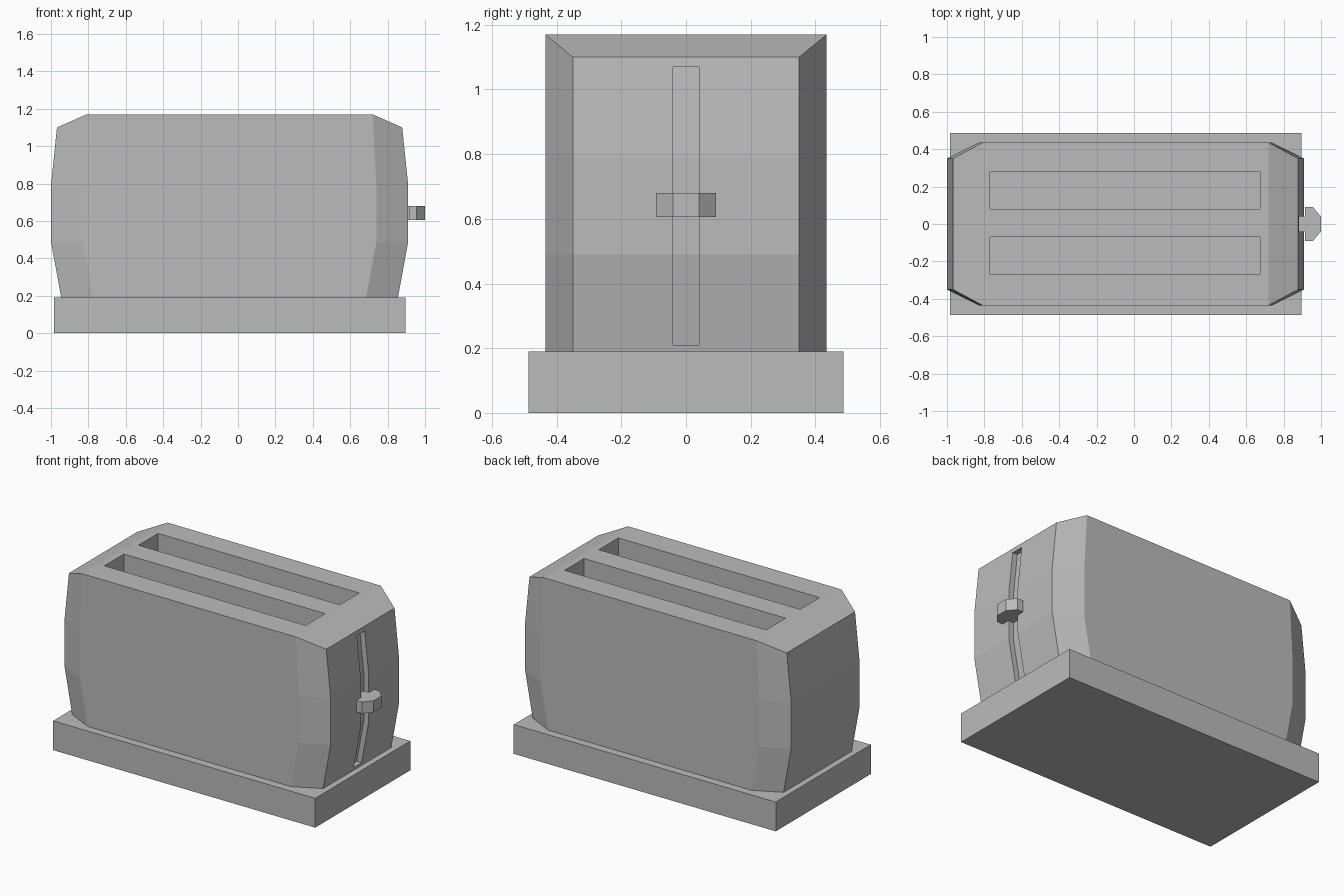
import bpy, bmesh
from mathutils import Vector

if "Cube" in bpy.data.objects:
    bpy.data.objects.remove(bpy.data.objects["Cube"])

CENTRE_X = -0.045

grey = bpy.data.materials.new("plain grey")
grey.use_nodes = True
grey.diffuse_color = (0.5, 0.5, 0.5, 1)
grey.node_tree.nodes["Principled BSDF"].inputs["Base Color"].default_value = (0.5, 0.5, 0.5, 1)


def finish(name, bm):
    bmesh.ops.recalc_face_normals(bm, faces=bm.faces)
    mesh = bpy.data.meshes.new(name)
    bm.to_mesh(mesh)
    bm.free()
    mesh.materials.append(grey)
    obj = bpy.data.objects.new(name, mesh)
    bpy.context.collection.objects.link(obj)
    return obj


def loft(name, rings):
    """Skin a stack of matching rings and cap both ends."""
    bm = bmesh.new()
    loops = [[bm.verts.new(p) for p in ring] for ring in rings]
    n = len(loops[0])
    for low, high in zip(loops, loops[1:]):
        for i in range(n):
            j = (i + 1) % n
            bm.faces.new((low[i], low[j], high[j], high[i]))
    bm.faces.new(loops[0])
    return bm, loops[-1]


def prism(name, points, offset):
    """Extrude a flat outline along an offset vector."""
    moved = [Vector(p) + Vector(offset) for p in points]
    bm, last = loft(name, [points, moved])
    bm.faces.new(last)
    return finish(name, bm)


def box(name, x0, x1, y0, y1, z0, z1):
    outline = [(x0, y0, z0), (x1, y0, z0), (x1, y1, z0), (x0, y1, z0)]
    return prism(name, outline, (0, 0, z1 - z0))


def cut(target, cutter):
    cutter.hide_render = True
    mod = target.modifiers.new("cut", 'BOOLEAN')
    mod.operation = 'DIFFERENCE'
    mod.solver = 'EXACT'
    mod.object = cutter
    bpy.context.view_layer.objects.active = target
    bpy.ops.object.modifier_apply(modifier=mod.name)
    bpy.data.objects.remove(cutter)


# Base slab
box("base", CENTRE_X - 0.94, CENTRE_X + 0.94, -0.487, 0.487, 0, 0.19)


# Body: chamfered rectangle rings, bulging at mid height
def ring(end_x, side_x, end_z, side_z):
    quarter = [(end_x, 0.35, end_z), (side_x, 0.435, side_z)]
    pts = quarter + [(-x, y, z) for x, y, z in reversed(quarter)]
    pts += [(-x, -y, z) for x, y, z in pts]
    return [(x + CENTRE_X, y, z) for x, y, z in pts]


bm, top = loft("body", [ring(0.90, 0.73, 0.19, 0.19), ring(0.955, 0.785, 0.49, 0.49),
                        ring(0.955, 0.785, 0.79, 0.79), ring(0.923, 0.765, 1.10, 1.17)])
# Flat top with a sloping panel at each end
bm.faces.new((top[1], top[2], top[5], top[6]))
bm.faces.new((top[0], top[1], top[6], top[7]))
bm.faces.new((top[2], top[3], top[4], top[5]))
body = finish("body", bm)

# Bread slots
for y in (-0.17, 0.18):
    cut(body, box("slot_cutter", -0.77, 0.675, y - 0.1, y + 0.1, 0.35, 1.3))

# Lever channel follows the curve of the end panel
depth = 0.035
curve = [(0.859, 0.21), (0.91, 0.49), (0.91, 0.79), (0.881, 1.07)]
outline = [(x - depth, -0.04, z) for x, z in curve] + [(1.05, -0.04, 1.07), (1.05, -0.04, 0.21)]
cut(body, prism("channel_cutter", outline, (0, 0.08, 0)))

# Lever: stem in the channel and a chamfered knob
half = [(0.875, 0.04), (0.913, 0.04), (0.913, 0.092), (0.955, 0.092), (1.0, 0.04)]
outline = [(x, y, 0.605) for x, y in half] + [(x, -y, 0.605) for x, y in reversed(half)]
prism("lever", outline, (0, 0, 0.075))
